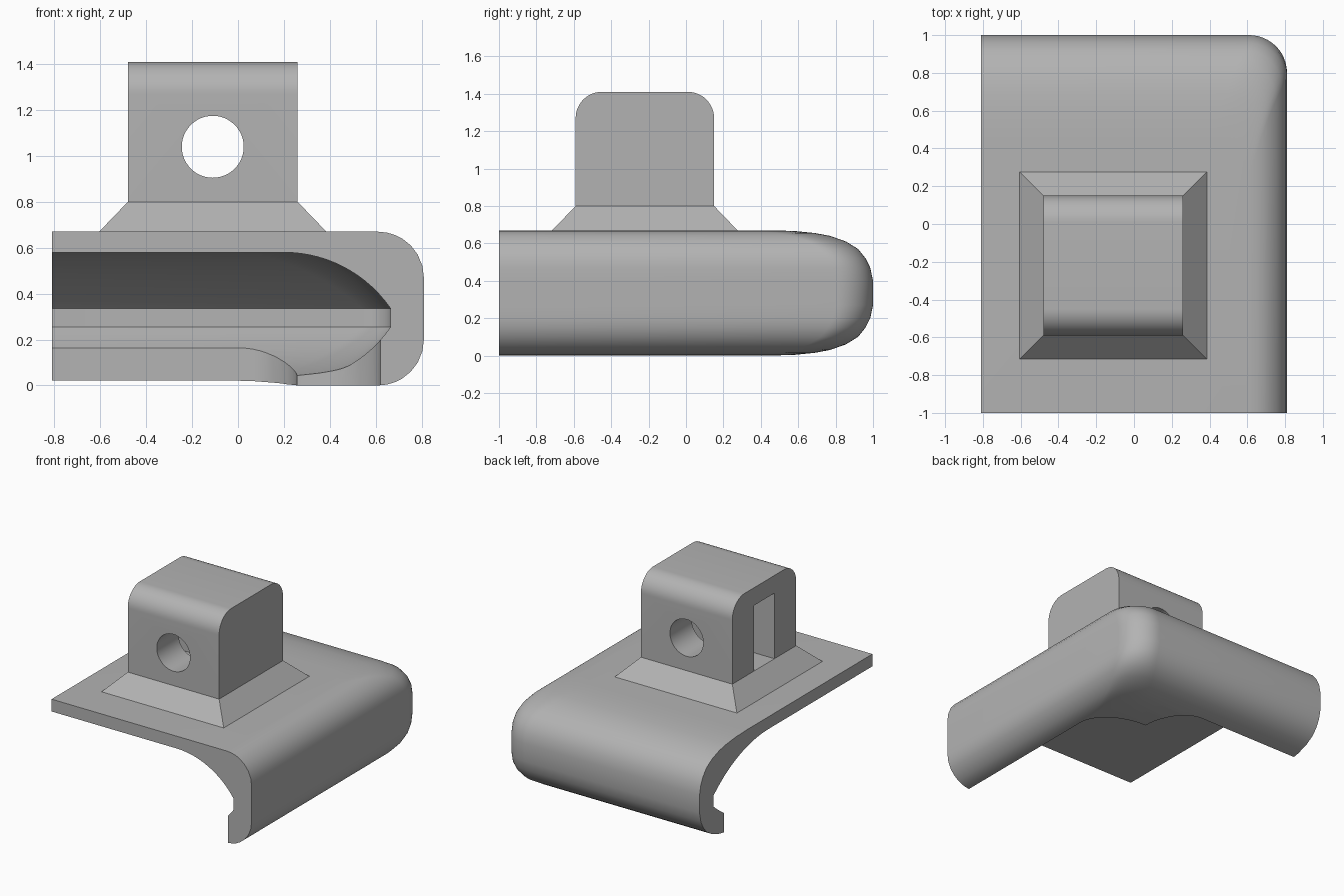
import bpy, bmesh
from math import sin, cos, pi, sqrt, radians

cube = bpy.data.objects.get("Cube")
if cube:
    bpy.data.objects.remove(cube, do_unlink=True)

grey = bpy.data.materials.new("light_grey")
grey.use_nodes = True
tone = (0.45, 0.45, 0.45, 1)
grey.diffuse_color = tone
grey.node_tree.nodes["Principled BSDF"].inputs["Base Color"].default_value = tone


def loft(name, rings):
    """Closed solid through rings of equal point count."""
    bm = bmesh.new()
    rows = [[bm.verts.new(p) for p in ring] for ring in rings]
    n = len(rows[0])
    for a, b in zip(rows, rows[1:]):
        for i in range(n):
            j = (i + 1) % n
            bm.faces.new((a[i], a[j], b[j], b[i]))
    bm.faces.new(rows[0][::-1])
    bm.faces.new(rows[-1])
    bmesh.ops.recalc_face_normals(bm, faces=bm.faces[:])
    mesh = bpy.data.meshes.new(name)
    bm.to_mesh(mesh)
    bm.free()
    mesh.materials.append(grey)
    obj = bpy.data.objects.new(name, mesh)
    bpy.context.collection.objects.link(obj)
    return obj


def cut(target, *cutters):
    for c in cutters:
        mod = target.modifiers.new("cut", "BOOLEAN")
        mod.object, mod.solver = c, "EXACT"
        bpy.context.view_layer.objects.active = target
        bpy.ops.object.modifier_apply(modifier=mod.name)
        bpy.data.objects.remove(c, do_unlink=True)


def smooth(obj, angle=28):
    bpy.ops.object.select_all(action="DESELECT")
    obj.select_set(True)
    bpy.context.view_layer.objects.active = obj
    bpy.ops.object.shade_smooth_by_angle(angle=radians(angle))


def arc(cx, cy, rx, ry, start, end, n=12):
    turns = [start + (end - start) * i / n for i in range(n + 1)]
    return [(cx + rx * cos(t), cy + ry * sin(t)) for t in turns]


def plan(left, front, x, y, r, z):
    """Rectangle with its back corner on the +x side rounded."""
    pts = [(left, front), (x, front)] + arc(x - r, y - r, r, r, 0, pi / 2) + [(left, y)]
    return [(px, py, z) for px, py in pts]


def reach(start, radius, drop):
    d = min(drop, radius)
    return start + sqrt(radius ** 2 - (radius - d) ** 2)


# Outer shell: quarter round on the side, long soft slope at the back
HEIGHT = 0.67
back_slope = [(0, .45), (.004, .58), (.015, .69), (.03, .77), (.06, .855),
              (.1, .92), (.15, .96), (.2, .985), (.27, 1)]
half = [(d, reach(.61, .2, d), y) for d, y in back_slope]
levels = [(d, x, y) for d, x, y in half] + [(HEIGHT - d, x, y) for d, x, y in half[::-1]]
shell = loft("corner_shell", [plan(-.81, -1, x, y, .2, z) for z, x, y in levels])

# Hollow that grips the edge
steps = [.245 * (i / 14) ** 2 for i in range(15)]
inner = [(d, reach(.2, .564, d), reach(.2, .955, d)) for d in steps]
rings = [plan(-.9, -1.1, x, y, .12 + .5 * (.245 - d), .01 + d) for d, x, y in inner]
rings += [plan(-.9, -1.1, x, y, .12 + .5 * (.245 - d), .58 - d) for d, x, y in inner[::-1]]
hollow = loft("hollow_cutter", rings)

# Bottom opening with two scallops meeting at a point
outline = [(-.9, -1.1), (.62, -1.1)] + arc(.257, .176, .363, .254, 0, pi / 2)
outline += arc(0, .43, .257, .29, 0, pi / 2) + [(-.9, .72)]
opening = loft("opening_cutter", [[(x, y, z) for x, y in outline] for z in (-.1, .295)])
cut(shell, hollow, opening)
smooth(shell)

# Tapered base under the block
CX, CY = -.11, -.22


def square(h, z):
    return [(CX - h, CY - h, z), (CX + h, CY - h, z), (CX + h, CY + h, z), (CX - h, CY + h, z)]


loft("tapered_base", [square(.5, .665), square(.37, .8)])

# Block with rounded top edges
LOW, TOP, R, W = .8, 1.41, .14, .37
side = [(CY - W, LOW), (CY + W, LOW)] + arc(CY + W - R, TOP - R, R, R, 0, pi / 2)
side += arc(CY - W + R, TOP - R, R, R, pi / 2, pi)
block = loft("mount_block", [[(x, y, z) for y, z in side] for x in (CX - W, CX + W)])

# Bolt hole and nut slot
HZ = 1.04
circle = arc(CX, HZ, .135, .135, 0, 2 * pi, 48)[:-1]
bolt = loft("bolt_cutter", [[(x, y, z) for x, z in circle] for y in (-.7, .3)])
nut = [(-.6, LOW - .02), (CX + .14, LOW - .02), (CX + .277, HZ), (CX + .14, 1.28), (-.6, 1.28)]
slot = loft("slot_cutter", [[(x, y, z) for x, z in nut] for y in (CY - .118, CY + .118)])
cut(block, bolt, slot)
smooth(block)
